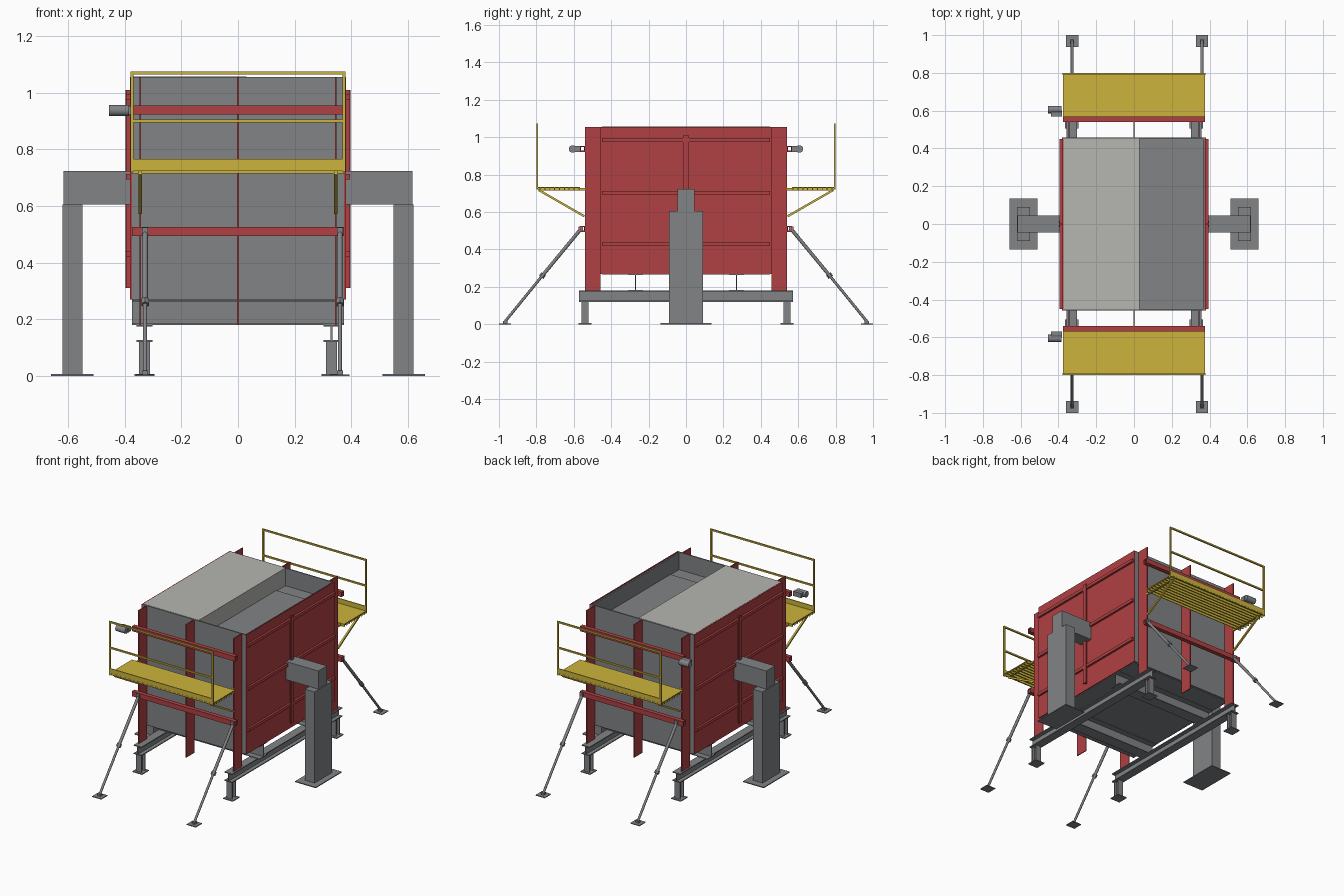
import bpy, bmesh, math
from mathutils import Vector, Matrix


def material(name, r, g, b):
    m = bpy.data.materials.new(name)
    lin = [((c / 255 + 0.055) / 1.055) ** 2.4 for c in (r, g, b)]
    m.diffuse_color = (*lin, 1)
    return m


RED = material("red_paint", 176, 65, 67)
GREY = material("steel_grey", 129, 131, 134)
YELLOW = material("safety_yellow", 204, 180, 60)
PALE = material("pale_grey", 182, 182, 178)


def finish(name, bm, mat):
    me = bpy.data.meshes.new(name)
    bm.to_mesh(me)
    bm.free()
    me.materials.append(mat)
    ob = bpy.data.objects.new(name, me)
    bpy.context.collection.objects.link(ob)
    return ob


def boxes(name, mat, *ranges):
    """One object from boxes given as (x0, x1, y0, y1, z0, z1)."""
    bm = bmesh.new()
    for x0, x1, y0, y1, z0, z1 in ranges:
        size = Matrix.Diagonal((abs(x1 - x0), abs(y1 - y0), abs(z1 - z0), 1))
        mid = Matrix.Translation(((x0 + x1) / 2, (y0 + y1) / 2, (z0 + z1) / 2))
        bmesh.ops.create_cube(bm, size=1, matrix=mid @ size)
    return finish(name, bm, mat)


def rod(name, mat, a, b, r, sides=12):
    """Round or square bar between two points."""
    a, b = Vector(a), Vector(b)
    d = b - a
    m = Matrix.Translation((a + b) / 2) @ d.to_track_quat('Z', 'Y').to_matrix().to_4x4()
    if sides == 4:
        m = m @ Matrix.Rotation(math.pi / 4, 4, 'Z')
    bm = bmesh.new()
    bmesh.ops.create_cone(bm, cap_ends=True, segments=sides, radius1=r, radius2=r,
                          depth=d.length, matrix=m)
    if sides > 6:
        for f in bm.faces:
            f.smooth = len(f.verts) == 4
        for e in bm.edges:
            e.smooth = all(f.smooth for f in e.link_faces)
    return finish(name, bm, mat)


T = 0.006  # plate thickness

# Tank: end walls, side wall linings, bottom, inner floor and half cover
for s in (-1, 1):
    boxes("end_wall", GREY, (-0.375, 0.375, s * 0.449, s * 0.457, 0.27, 1.055))
    boxes("side_lining", GREY, (s * 0.365, s * 0.374, -0.449, 0.449, 0.27, 1.05))
boxes("tank_bottom", GREY, (-0.374, 0.374, -0.45, 0.45, 0.265, 0.275))
boxes("inner_floor", GREY, (-0.365, 0.365, -0.449, 0.449, 0.92, 0.94),
      (0.03, 0.362, -0.355, 0.355, 0.94, 0.945))
boxes("half_cover", PALE, (-0.374, 0.03, -0.449, 0.449, 0.94, 1.056))

for s in (-1, 1):
    # Side panels with stiffening ribs
    boxes("side_panel", RED, (s * 0.374, s * 0.381, -0.457, 0.457, 0.27, 1.055))
    ribs = [(s * 0.381, s * 0.395, -0.45, 0.45, z - 0.01, z + 0.01)
            for z in (0.43, 0.703, 0.985)]
    boxes("side_ribs", RED, *ribs)
    boxes("side_centre_rib", RED, (s * 0.381, s * 0.398, -0.004, 0.004, 0.31, 1.01),
          (s * 0.392, s * 0.398, -0.015, 0.015, 0.31, 1.01))

    # Side support columns with arms
    boxes("column_base", GREY, (s * 0.51, s * 0.66, -0.135, 0.135, 0, 0.006))
    boxes("column", GREY, (s * 0.55, s * 0.62, -0.09, 0.09, 0.006, 0.605))
    boxes("column_arm", GREY, (s * 0.381, s * 0.616, -0.045, 0.045, 0.605, 0.724))

    # Long floor beams, I section
    x = s * 0.33
    boxes("floor_beam", GREY, (x - 0.003, x + 0.003, -0.572, 0.572, 0.126, 0.174),
          (x - 0.028, x + 0.028, -0.572, 0.572, 0.12, 0.126),
          (x - 0.028, x + 0.028, -0.572, 0.572, 0.174, 0.18))

for f in (-1, 1):
    # Cross beams under the tank
    y = f * 0.27
    boxes("cross_beam", GREY, (-0.375, 0.375, y - 0.002, y + 0.002, 0.184, 0.262),
          (-0.375, 0.375, y - 0.04, y + 0.04, 0.18, 0.184),
          (-0.375, 0.375, y - 0.04, y + 0.04, 0.262, 0.266))

    # Short H-section legs with foot plates
    for x in (-0.33, 0.33):
        boxes("leg", GREY, (x - 0.003, x + 0.003, f * 0.52, f * 0.56, 0.005, 0.12),
              (x - 0.02, x + 0.02, f * 0.52, f * 0.525, 0.005, 0.12),
              (x - 0.02, x + 0.02, f * 0.555, f * 0.56, 0.005, 0.12))
        boxes("leg_foot", GREY, (x - 0.035, x + 0.035, f * 0.505, f * 0.575, 0, 0.006))

    # Vertical fins and horizontal walers on the end walls
    for x in (-0.345, 0, 0.345):
        boxes("end_fin", RED, (x - 0.003, x + 0.003, f * 0.457, f * 0.54, 0.18, 1.055))
    for z in (0.51, 0.938):
        boxes("waler", RED, (-0.375, 0.375, f * 0.54, f * 0.546, z - 0.016, z + 0.016),
              (-0.375, 0.375, f * 0.546, f * 0.568, z + 0.01, z + 0.016),
              (-0.375, 0.375, f * 0.546, f * 0.568, z - 0.016, z - 0.01),
              (-0.375, 0.375, f * 0.562, f * 0.568, z - 0.016, z + 0.016))

    # Vibrator motor beside the upper waler
    rod("motor", GREY, (-0.455, f * 0.606, 0.937), (-0.385, f * 0.606, 0.937), 0.02, 20)
    boxes("motor_mount", GREY, (-0.44, -0.38, f * 0.568, f * 0.6, 0.922, 0.952))

    # Walkway deck, under-ribs and toe board
    n = 9
    ribs = [(-0.374, 0.374, f * (0.57 + i * 0.026), f * (0.575 + i * 0.026), 0.714, 0.729)
            for i in range(n)]
    boxes("walkway_deck", YELLOW, (-0.375, 0.375, f * 0.567, f * 0.8, 0.729, 0.734), *ribs)
    boxes("toe_board", YELLOW, (-0.375, 0.375, f * 0.793, f * 0.799, 0.724, 0.765))

    # Railing
    for x in (-0.374, 0.374):
        boxes("rail_post", YELLOW, (x - 0.005, x + 0.005, f * 0.79, f * 0.8, 0.72, 1.07))
    for z in (0.9, 1.069):
        boxes("rail_bar", YELLOW, (-0.379, 0.379, f * 0.79, f * 0.8, z - 0.005, z + 0.005))

    # Walkway brackets
    for x in (-0.345, 0.345):
        boxes("bracket_arm", YELLOW, (x - 0.006, x + 0.006, f * 0.54, f * 0.79, 0.716, 0.728))
        rod("bracket_brace", YELLOW, (x, f * 0.543, 0.577), (x, f * 0.785, 0.716), 0.008, 4)

    # Adjustable push props with foot plates
    for x in (-0.328, 0.36):
        top, mid, low = (x, f * 0.563, 0.508), (x, f * 0.768, 0.26), (x, f * 0.968, 0.014)
        rod("prop_tube", GREY, top, mid, 0.0095)
        rod("prop_screw", GREY, mid, low, 0.0075)
        d = (Vector(low) - Vector(top)).normalized() * 0.011
        rod("prop_nut", GREY, Vector(mid) - d, Vector(mid) + d, 0.015, 6)
        boxes("prop_head", GREY, (x - 0.011, x + 0.011, f * 0.552, f * 0.575, 0.497, 0.523))
        boxes("prop_foot", GREY, (x - 0.033, x + 0.033, f * 0.936, f, 0, 0.005),
              (x - 0.01, x + 0.01, f * 0.955, f * 0.978, 0.005, 0.018))
